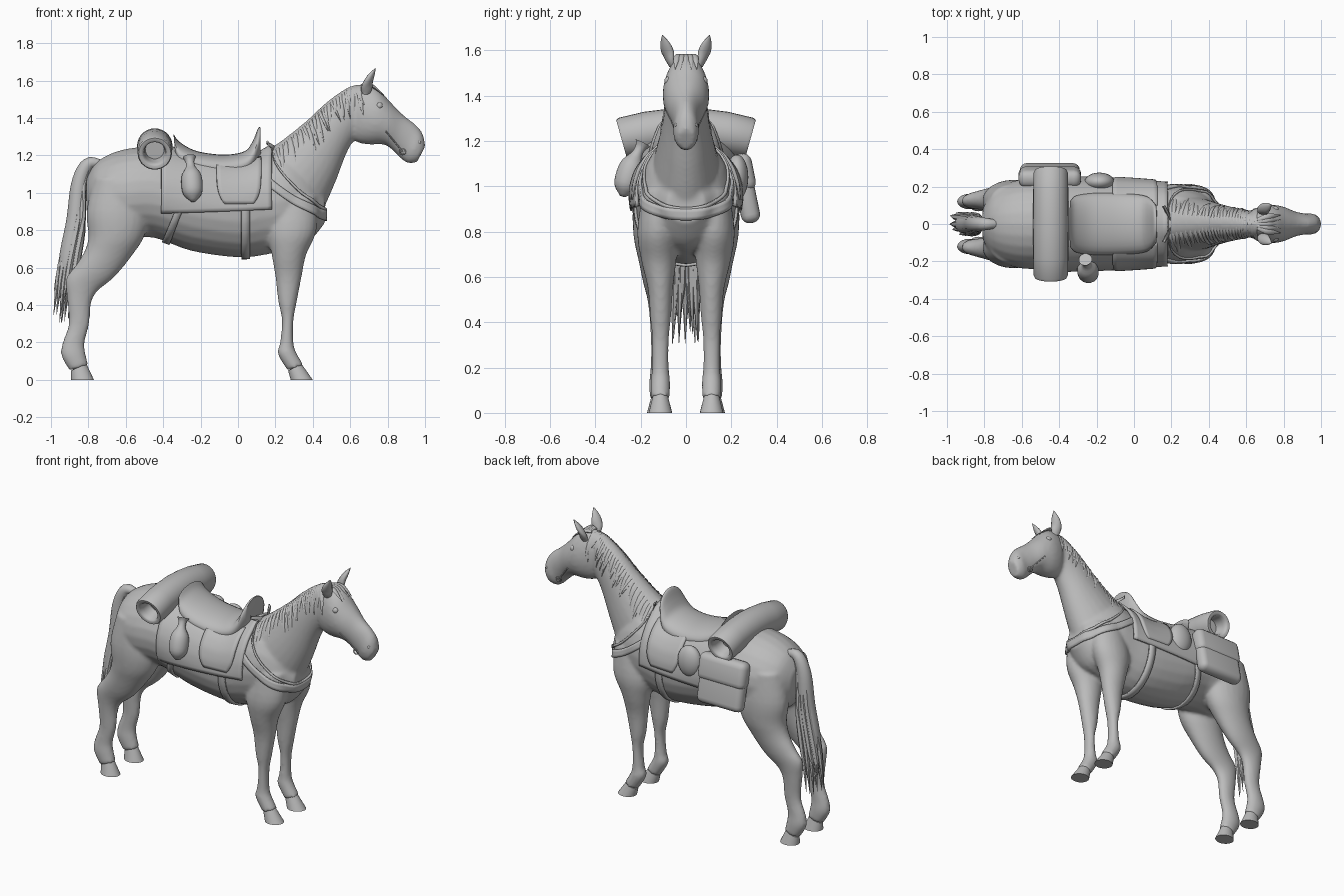
import bpy, bmesh, math, random
from mathutils import Vector, Matrix
from mathutils.bvhtree import BVHTree

random.seed(4)
if "Cube" in bpy.data.objects:
    bpy.data.objects.remove(bpy.data.objects["Cube"])

grey = bpy.data.materials.new("plain grey")
grey.use_nodes = True
grey.diffuse_color = (.5, .5, .5, 1)
grey.node_tree.nodes["Principled BSDF"].inputs["Base Color"].default_value = (.5, .5, .5, 1)


def finish(name, bm, angle=50):
    bmesh.ops.recalc_face_normals(bm, faces=bm.faces)
    mesh = bpy.data.meshes.new(name)
    bm.to_mesh(mesh)
    bm.free()
    mesh.materials.append(grey)
    mesh.shade_smooth()
    mesh.set_sharp_from_angle(angle=math.radians(angle))
    obj = bpy.data.objects.new(name, mesh)
    bpy.context.collection.objects.link(obj)
    return obj


def spline(rows, t):
    """Smooth interpolation through rows of numbers, t from 0 to 1."""
    last = len(rows) - 1
    i = min(int(t * last), last - 1)
    k = t * last - i
    a, b, c, d = (rows[min(max(j, 0), last)] for j in range(i - 1, i + 3))
    return [q + .5 * k * (r - p + k * (2*p - 5*q + 4*r - s + k * (3 * (q - r) + s - p)))
            for p, q, r, s in zip(a, b, c, d)]


def skin(bm, rings):
    loops = [[bm.verts.new(p) for p in ring] for ring in rings]
    n = len(loops[0])
    for a, b in zip(loops, loops[1:]):
        for i in range(n):
            bm.faces.new((a[i], a[(i+1) % n], b[(i+1) % n], b[i]))
    bm.faces.new(loops[0])
    bm.faces.new(loops[-1])


def loft(bm, rows, side=1, sides=24, steps=4):
    """Each row: front point x z, back point x z, centre y, half width."""
    rings = []
    count = (len(rows) - 1) * steps
    for j in range(count + 1):
        x1, z1, x2, z2, y, w = spline(rows, j / count)
        front, back = Vector((x1, side * y, z1)), Vector((x2, side * y, z2))
        mid, half = (front + back) / 2, (front - back) / 2
        rings.append([mid + half * math.cos(a) + Vector((0, w * math.sin(a), 0))
                      for a in (math.tau * i / sides for i in range(sides))])
    skin(bm, rings)


def tube(bm, path, stops, sides=12, flat=1):
    """Round skin along path(s); stops are (s, radius)."""
    rings = []
    for s, r in stops:
        d = path(s + .01) - path(s - .01)
        turn = d.to_track_quat('Z', 'Y')
        rings.append([path(s) + turn @ Vector((r * math.cos(a), r * flat * math.sin(a), 0))
                      for a in (math.tau * i / sides for i in range(sides))])
    skin(bm, rings)


def through(*points):
    return lambda s: Vector(spline(points, min(max(s, 0), 1)))


def taper(radii, steps=12):
    rows = [(r,) for r in radii]
    return [(j / steps, spline(rows, j / steps)[0]) for j in range(steps + 1)]


def sheet(name, place, nu, nv, thick):
    bm = bmesh.new()
    grid = [[bm.verts.new(place(i / nu, j / nv)) for j in range(nv + 1)] for i in range(nu + 1)]
    for i in range(nu):
        for j in range(nv):
            bm.faces.new((grid[i][j], grid[i+1][j], grid[i+1][j+1], grid[i][j+1]))
    obj = finish(name, bm)
    solid = obj.modifiers.new("thickness", 'SOLIDIFY')
    solid.thickness = thick
    solid.offset = 0


# Horse: overlapping lofts fused into one skin
trunk = [(x, top, x, low, 0, w) for x, top, low, w in (
    (-.81, 1.08, .9, .08), (-.75, 1.17, .81, .18), (-.62, 1.23, .76, .235),
    (-.45, 1.245, .76, .24), (-.25, 1.21, .69, .235), (0, 1.17, .655, .225),
    (.15, 1.21, .67, .21), (.27, 1.22, .7, .2), (.38, 1.14, .74, .16), (.465, 1, .84, .085))]
neck = [(.12, 1.21, .4, .8, 0, .165), (.22, 1.27, .47, .94, 0, .14), (.36, 1.38, .53, 1.08, 0, .11),
        (.48, 1.49, .575, 1.2, 0, .09), (.59, 1.565, .62, 1.28, 0, .075), (.66, 1.58, .68, 1.33, 0, .06)]
head = [(.62, 1.55, .6, 1.33, 0, .05), (.67, 1.585, .63, 1.275, 0, .085), (.75, 1.555, .7, 1.258, 0, .103),
        (.815, 1.485, .78, 1.258, 0, .093), (.885, 1.415, .83, 1.225, 0, .068), (.95, 1.365, .875, 1.18, 0, .056),
        (.988, 1.315, .91, 1.158, 0, .056), (1.002, 1.25, .955, 1.162, 0, .04)]
hind = [(-.54, 1.08, -.77, 1.08, .11, .1), (-.48, .9, -.81, .9, .125, .11), (-.5, .77, -.8, .77, .13, .1),
        (-.57, .66, -.82, .69, .13, .08), (-.66, .55, -.87, .61, .13, .06), (-.75, .475, -.92, .54, .125, .046),
        (-.785, .41, -.915, .44, .12, .041), (-.795, .3, -.905, .3, .12, .034), (-.82, .2, -.938, .2, .12, .036),
        (-.815, .14, -.945, .13, .12, .042), (-.8, .08, -.9, .05, .12, .04)]
fore = [(.42, .98, .2, .98, .11, .08), (.42, .8, .16, .8, .125, .09), (.365, .67, .18, .67, .12, .077),
        (.34, .55, .2, .55, .113, .056), (.315, .42, .215, .42, .112, .046), (.297, .32, .235, .32, .113, .037),
        (.297, .2, .225, .2, .113, .037), (.31, .15, .212, .14, .113, .043), (.35, .08, .265, .05, .113, .042)]
bm = bmesh.new()
for rows in (trunk, neck, head):
    loft(bm, rows)
for side in (1, -1):
    loft(bm, hind, side)
    loft(bm, fore, side)
horse = finish("horse_body", bm)
remesh = horse.modifiers.new("fuse", 'REMESH')
remesh.mode = 'VOXEL'
remesh.voxel_size = .011
remesh.use_smooth_shade = True
relax = horse.modifiers.new("relax", 'SMOOTH')
relax.iterations = 6
bpy.context.view_layer.update()
skin_tree = BVHTree.FromObject(horse, bpy.context.evaluated_depsgraph_get())


def onto(centre, direction, gap):
    """Point on the horse's skin, seen from outside towards centre."""
    d = Vector(direction).normalized()
    hit = skin_tree.ray_cast(Vector(centre) + d, -d)[0]
    return (hit or Vector(centre) + d * .1) + d * gap


def around(x, degrees, gap):
    a = math.radians(degrees)
    return onto((x, 0, .95), (0, math.sin(a), math.cos(a)), gap)


# Hooves, ears, eyes and nostrils
for side, label in ((1, "left"), (-1, "right")):
    for name, rows in (("hind", ((-.81, .085, -.893, .05, .12, .034), (-.77, 0, -.892, 0, .12, .052))),
                       ("fore", ((.34, .085, .268, .05, .113, .035), (.4, 0, .282, 0, .113, .052)))):
        bm = bmesh.new()
        loft(bm, rows, side)
        finish(f"{label}_{name}_hoof", bm)
    bm = bmesh.new()
    tube(bm, through((.685, side * .06, 1.53), (.695, side * .08, 1.59), (.735, side * .104, 1.667)),
         taper((.022, .032, .028, .002)), flat=.6)
    finish(f"{label}_ear", bm)
    bm = bmesh.new()
    for x, z, r in ((.755, 1.465, .02), (.968, 1.27, .01)):
        spot = onto((x, 0, z), (0, side, 0), -.7 * r)
        bmesh.ops.create_uvsphere(bm, u_segments=12, v_segments=8, radius=r, matrix=Matrix.Translation(spot))
    finish(f"{label}_eye_and_nostril", bm)

# Mane, forelock and tail
bm = bmesh.new()
crest = through((.2, 0, 1.24), (.36, 0, 1.37), (.48, 0, 1.48), (.59, 0, 1.56), (.65, 0, 1.575))
for side in (1, -1):
    for i in range(30):
        root = crest(i / 29)
        drop = random.uniform(.08, .16)
        lean = random.uniform(.0, .05)
        ends = [onto((root.x + lean * s, 0, root.z - .015 - drop * s), (0, side, 0), -.002) for s in (0, .35, .7, 1)]
        tube(bm, through(root, *ends), taper((.006, .013, .011, .001), 8), 6, .5)
for y in (-.04, -.02, 0, .02, .04):
    tube(bm, through((.66, y / 2, 1.575), (.72, y, 1.57), (.785, y * 1.2, 1.515)), taper((.012, .016, .001), 8), 6, .6)
finish("mane_and_forelock", bm)

bm = bmesh.new()
tube(bm, through((-.72, 0, 1.15), (-.8, 0, 1.155), (-.848, 0, 1.05), (-.868, 0, .85), (-.91, 0, .62), (-.945, 0, .42)),
     taper((.02, .034, .043, .05, .05, .004), 24))
for i in range(26):
    y, x = random.uniform(-.05, .05), random.uniform(-.045, .055)
    tube(bm, through((-.79, y / 4, 1.15), (-.85 + x / 2, y / 2, 1.02), (-.875 + x * .8, y * .8, .8),
                     (-.92 + x, y, .58), (-.95 + x, y * 1.2, random.uniform(.3, .52))),
         taper((.01, .015, .019, .017, .001), 14), 6)
finish("tail", bm)

# Saddle blanket, fenders and girths laid on the skin
sheet("saddle_blanket", lambda u, v: around(-.41 + .59 * u, -104 + 208 * v + 4 * u * (1 - 2 * v), .011), 24, 40, .016)
for side, label in ((1, "left"), (-1, "right")):
    sheet(f"{label}_fender", lambda u, v: around(.005 + (u - .5) * .24 * (1 - .35 * v ** 6),
          side * (22 + 70 * v), .016 + .01 * math.sin(3 * v)), 10, 16, .016)
sheet("front_girth", lambda u, v: around(.04 + .045 * (u - .5), 85 + 190 * v, .006), 2, 40, .012)
sheet("rear_girth", lambda u, v: around(-.385 + .04 * (u - .5) + .08 * abs(2 * v - 1) ** 2,
      95 + 170 * v, .006), 2, 40, .012)


# Breast collar and upper chest strap
def collar(low, rise, width, reach):
    def place(u, v):
        a = math.radians(reach * (2 * v - 1))
        z = low + rise * (1 - math.cos(a)) + width * (u - .5)
        return onto((.2, 0, z), (math.cos(a), math.sin(a), 0), .005)
    return place


sheet("breast_collar", collar(.875, .155, .05, 112), 3, 48, .014)
sheet("chest_strap", collar(.9, .26, .016, 115), 2, 48, .012)

# Saddle seat with raised cantle and pommel
bm = bmesh.new()
loft(bm, [(-.345, 1.315, -.335, 1.2, 0, .125), (-.315, 1.275, -.31, 1.12, 0, .15), (-.24, 1.23, -.24, 1.09, 0, .163),
          (-.15, 1.21, -.15, 1.07, 0, .166), (-.05, 1.205, -.05, 1.06, 0, .163), (.04, 1.225, .04, 1.08, 0, .155),
          (.08, 1.28, .085, 1.11, 0, .14), (.107, 1.345, .11, 1.16, 0, .115), (.12, 1.35, .122, 1.19, 0, .095)])
finish("saddle_seat", bm)

# Bedroll with hollow ends
bm = bmesh.new()
half = [(.7, .05), (.9, .056), (.98, .062), (1, .07), (1, .086), (.96, .092), (.6, .094), (.3, .094)]
tube(bm, lambda s: Vector((-.445, .285 * s, 1.25 - .04 * s * s)),
     [(-s, r) for s, r in half] + [(0, .095)] + half[::-1], 28)
finish("bedroll", bm)


# Saddlebag with flap on the left
def soft_box(name, size, place, tilt, round_off):
    bm = bmesh.new()
    bmesh.ops.create_cube(bm, size=1, matrix=Matrix.Translation(place) @ Matrix.Rotation(tilt, 4, 'X')
                          @ Matrix.Diagonal((*size, 1)))
    bmesh.ops.bevel(bm, geom=bm.edges[:], offset=round_off, segments=4, profile=.5, affect='EDGES')
    finish(name, bm)


soft_box("saddlebag", (.32, .085, .3), (-.45, .262, .985), .2, .038)
soft_box("saddlebag_flap", (.335, .095, .17), (-.45, .252, 1.06), .2, .04)

# Flask on the right, round canteen on the left
bm = bmesh.new()
tube(bm, through((-.26, -.19, 1.19), (-.25, -.235, 1.1), (-.24, -.28, .955)),
     taper((.036, .024, .026, .05, .058, .05, .012), 18), 16)
finish("flask", bm)
bm = bmesh.new()
bmesh.ops.create_uvsphere(bm, u_segments=24, v_segments=14, radius=1,
                          matrix=Matrix.Translation((-.185, .225, 1.04)) @ Matrix.Diagonal((.08, .05, .1, 1)))
finish("canteen", bm)

# Bit rings and cheek straps
for side, label in ((1, "left"), (-1, "right")):
    bm = bmesh.new()
    strap = [onto((x, 0, z), (0, side, 0), 0) for x, z in ((.88, 1.22), (.84, 1.27), (.79, 1.33))]
    tube(bm, through(*strap), taper((.004, .004, .004), 8), 6)
    hub = strap[0]
    ring = lambda s: hub + Vector((.016 * math.cos(s * math.tau), side * .004, .016 * math.sin(s * math.tau)))
    tube(bm, ring, [(j / 16, .004) for j in range(17)], 6)
    finish(f"{label}_bridle", bm)
